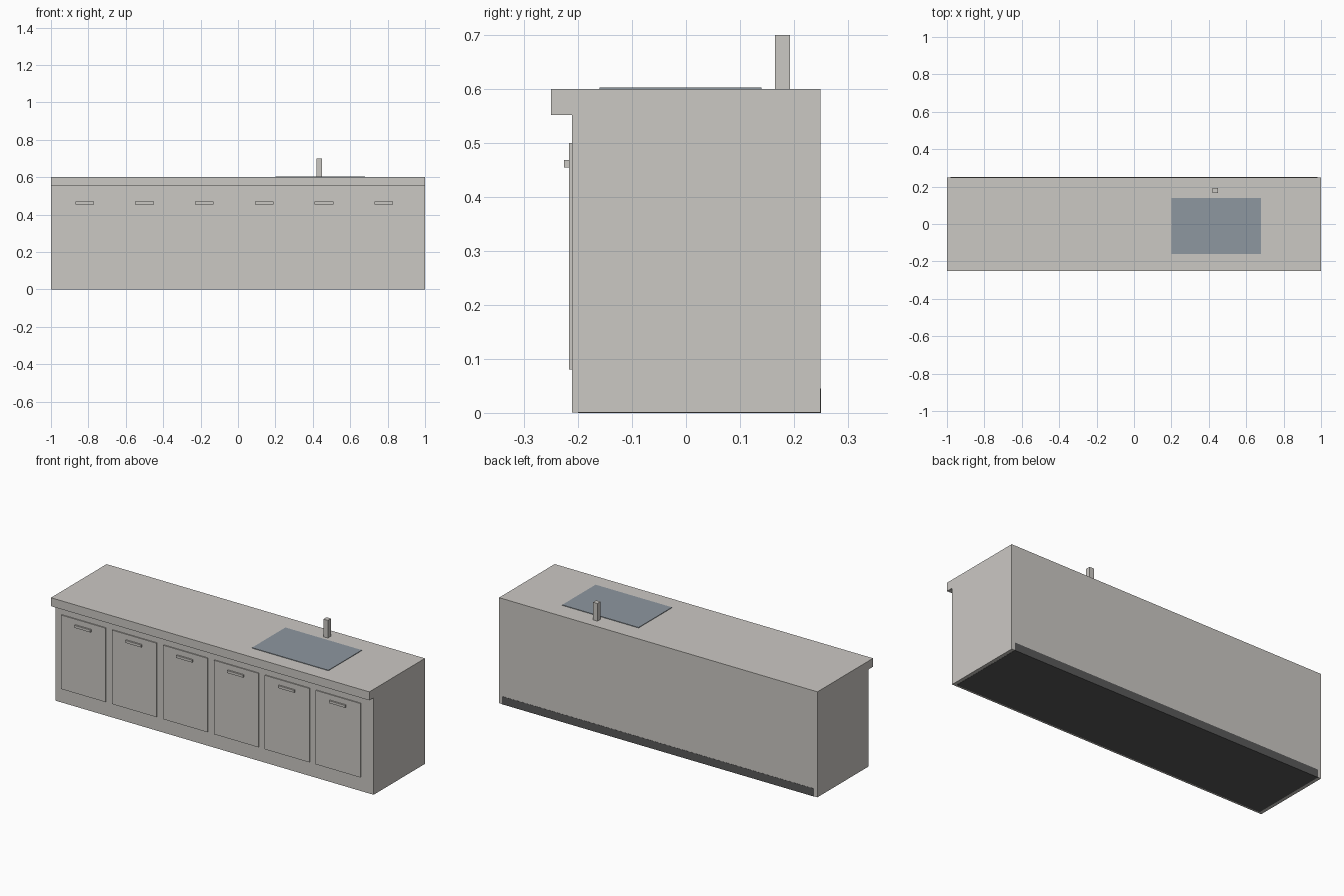
import bpy, bmesh

if "Cube" in bpy.data.objects:
    bpy.data.objects.remove(bpy.data.objects["Cube"])


def material(name, rgb):
    m = bpy.data.materials.new(name)
    m.diffuse_color = (*rgb, 1.0)
    m.use_nodes = True
    m.node_tree.nodes["Principled BSDF"].inputs["Base Color"].default_value = m.diffuse_color
    return m


STONE = material("warm light grey", (0.60, 0.58, 0.55))
STEEL = material("blue grey steel", (0.27, 0.31, 0.35))
DARK = material("dark grey", (0.10, 0.10, 0.10))


def finish(name, bm, mat):
    bmesh.ops.recalc_face_normals(bm, faces=bm.faces)
    mesh = bpy.data.meshes.new(name)
    bm.to_mesh(mesh)
    bm.free()
    mesh.materials.append(mat)
    ob = bpy.data.objects.new(name, mesh)
    bpy.context.collection.objects.link(ob)
    return ob


def extrude_x(name, profile, x0, x1, mat):
    """Extrude a (y, z) outline along x."""
    bm = bmesh.new()
    face = bm.faces.new([bm.verts.new((x0, y, z)) for y, z in profile])
    res = bmesh.ops.extrude_face_region(bm, geom=[face])
    moved = [v for v in res["geom"] if isinstance(v, bmesh.types.BMVert)]
    bmesh.ops.translate(bm, verts=moved, vec=(x1 - x0, 0, 0))
    return finish(name, bm, mat)


def box(name, x0, x1, y0, y1, z0, z1, mat):
    return extrude_x(name, [(y0, z0), (y1, z0), (y1, z1), (y0, z1)], x0, x1, mat)


# Cabinet body with overhanging worktop, one continuous profile
extrude_x("cabinet_and_worktop",
          [(-0.211, 0.0008), (0.249, 0.0008), (0.249, 0.6), (-0.25, 0.6),
           (-0.25, 0.552), (-0.211, 0.552)], -1, 1, STONE)

# Dark plinth, showing just at the back and underneath
box("plinth", -0.98, 0.98, -0.20, 0.25, 0.0, 0.045, DARK)

# Six doors with bar handles
for i in range(6):
    cx = -0.82 + 0.32 * i
    box(f"door_{i + 1}", cx - 0.14, cx + 0.14, -0.217, -0.211, 0.08, 0.5, STONE)
    box(f"handle_{i + 1}", cx - 0.05, cx + 0.05, -0.226, -0.217, 0.455, 0.469, STONE)

# Sink plate and tap
box("sink", 0.2, 0.68, -0.16, 0.14, 0.6, 0.603, STEEL)
box("tap", 0.421, 0.449, 0.165, 0.193, 0.6, 0.7, STONE)
